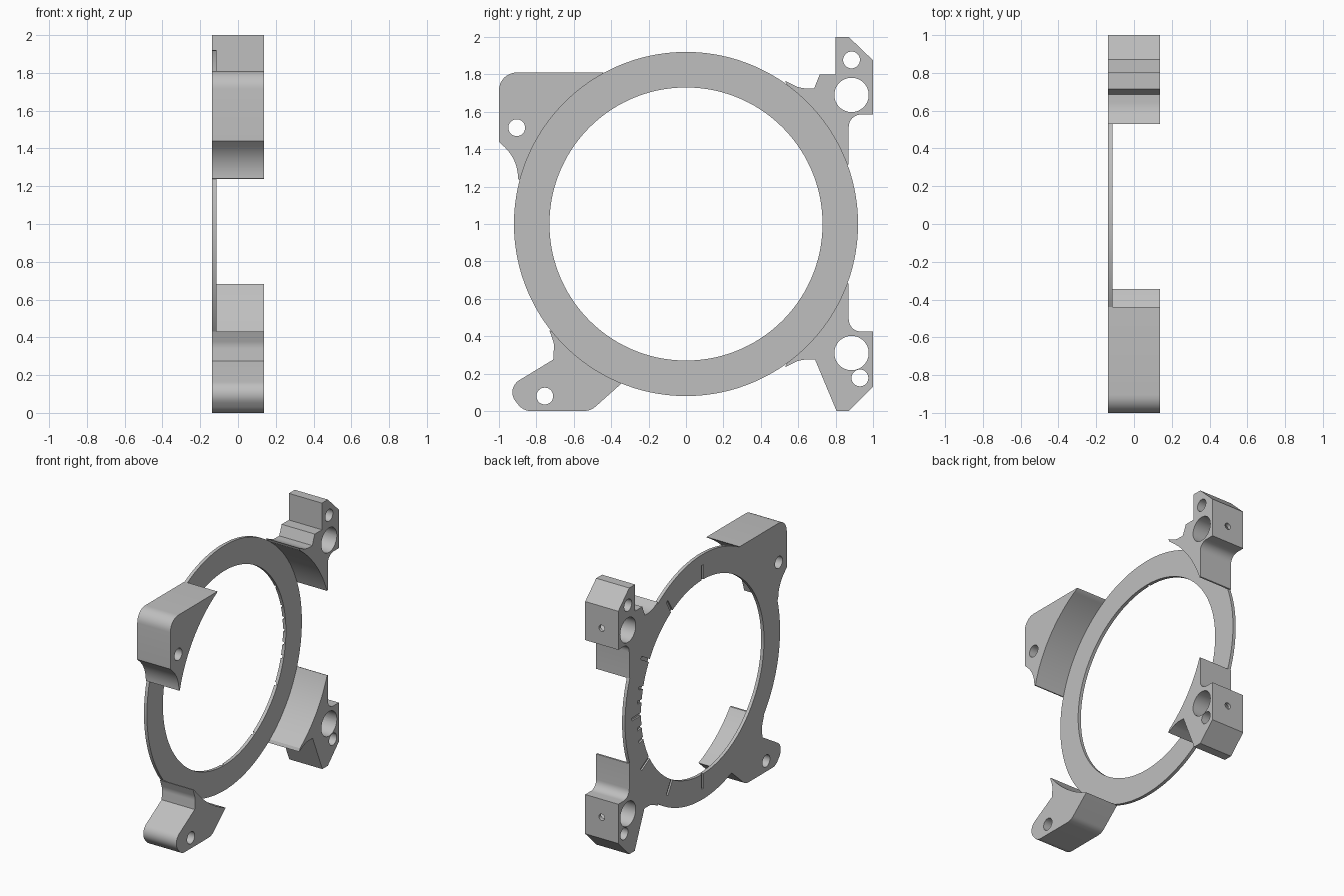
import bpy
import bmesh
import math
from mathutils import Matrix, Vector

cube = bpy.data.objects.get("Cube")
if cube:
    bpy.data.objects.remove(cube, do_unlink=True)

X_BACK, X_FRONT, X_PLATE = -0.1375, 0.1375, -0.113
R_IN, R_OUT = 0.73, 0.92

grey = bpy.data.materials.new("plain grey")
grey.use_nodes = True
grey.diffuse_color = (0.52, 0.52, 0.52, 1)
grey.node_tree.nodes["Principled BSDF"].inputs["Base Color"].default_value = (0.52, 0.52, 0.52, 1)


def arc(radius, start, end, count, cy=0, cz=0):
    """Points on an arc, angles in degrees."""
    angles = [math.radians(start + (end - start) * i / count) for i in range(count + 1)]
    return [(cy + radius * math.cos(a), cz + radius * math.sin(a)) for a in angles]


def circle(radius, cy=0, cz=0, count=32):
    return arc(radius, 0, 360, count, cy, cz)[:-1]


def rounded(corners, steps=8):
    """Open path; a third value on a corner is its fillet radius."""
    path = []
    for i, c in enumerate(corners):
        p = Vector(c[:2])
        if len(c) < 3:
            path.append(tuple(p))
            continue
        a = (Vector(corners[i - 1][:2]) - p).normalized()
        b = (Vector(corners[i + 1][:2]) - p).normalized()
        half = a.angle(b) / 2
        centre = p + (a + b).normalized() * (c[2] / math.sin(half))
        tangent = c[2] / math.tan(half)
        va, vb = p + a * tangent - centre, p + b * tangent - centre
        sweep = va.angle(vb)
        for k in range(steps + 1):
            t = k / steps
            v = (va * math.sin((1 - t) * sweep) + vb * math.sin(t * sweep)) / math.sin(sweep)
            path.append(tuple(centre + v))
    return path


def slab(name, loops, x0, x1):
    """Extrude an outline with holes along x, with the profile centre at z = 1."""
    bm = bmesh.new()
    edges = []
    for loop in loops:
        vs = [bm.verts.new((x0, y, z + 1)) for y, z in loop]
        edges += [bm.edges.new((vs[i - 1], vs[i])) for i in range(len(vs))]
    bmesh.ops.triangle_fill(bm, use_beauty=True, use_dissolve=False, edges=edges)
    new = bmesh.ops.extrude_face_region(bm, geom=bm.faces[:])["geom"]
    moved = [g for g in new if isinstance(g, bmesh.types.BMVert)]
    bmesh.ops.translate(bm, verts=moved, vec=(x1 - x0, 0, 0))
    bmesh.ops.recalc_face_normals(bm, faces=bm.faces[:])
    return add(name, bm)


def add(name, bm):
    mesh = bpy.data.meshes.new(name)
    bm.to_mesh(mesh)
    bm.free()
    mesh.materials.append(grey)
    obj = bpy.data.objects.new(name, mesh)
    bpy.context.collection.objects.link(obj)
    return obj


def cut(obj, bm):
    """Subtract a temporary cutter from an object."""
    cutter = add("cutter", bm)
    cutter.hide_render = True
    mod = obj.modifiers.new("cut", "BOOLEAN")
    mod.operation, mod.solver, mod.object = "DIFFERENCE", "EXACT", cutter
    graph = bpy.context.evaluated_depsgraph_get()
    result = bpy.data.meshes.new_from_object(obj.evaluated_get(graph))
    obj.modifiers.clear()
    obj.data = result
    bpy.data.objects.remove(cutter, do_unlink=True)


# Thin ring plate with index grooves on its back face
ring = slab("ring_plate", [circle(R_OUT, count=144), circle(R_IN, count=144)], X_BACK, X_PLATE)
grooves = bmesh.new()
for size, angles in ((0.11, (0, 30, 60, 90, -30, -60, -90)), (0.05, (7.5, 15, -7.5, -15))):
    for angle in angles:
        place = (Matrix.Translation((X_BACK, 0, 1))
                 @ Matrix.Rotation(math.radians(angle), 4, "X")
                 @ Matrix.Translation((0, R_IN + size / 2 - 0.01, 0))
                 @ Matrix.Diagonal((0.024, size + 0.02, 0.022, 1)))
        bmesh.ops.create_cube(grooves, size=1, matrix=place)
cut(ring, grooves)

R_LUG = R_OUT - 0.002
SMALL, BIG = 0.045, 0.092

# Upper front lug: rounded block with one bolt hole
upper_front = rounded([(-0.44, 0.81), (-1, 0.81, 0.095), (-1, 0.44),
                       (-0.9, 0.345, 0.23), (-0.898, 0.24)])
slab("upper_front_lug",
     [upper_front + arc(R_LUG, 165, 119, 24), circle(SMALL, -0.905, 0.515)], X_BACK, X_FRONT)

# Lower front lug: slanted foot with one bolt hole
lower_front = rounded([(-0.73, -0.57), (-0.705, -0.64, 0.1), (-0.71, -0.725),
                       (-0.965, -0.88, 0.075), (-0.87, -1, 0.085), (-0.51, -1, 0.1),
                       (-0.35, -0.857)])
slab("lower_front_lug",
     [lower_front + arc(R_LUG, 248, 218.5, 18), circle(SMALL, -0.755, -0.92)], X_BACK, X_FRONT)

# Rear lugs: chamfered blocks with a large and a small hole
upper_rear = rounded([(0.53, 0.765), (0.61, 0.725, 0.15), (0.685, 0.725), (0.715, 0.8),
                      (0.8, 0.8), (0.8, 1), (0.87, 1), (1, 0.875), (1, 0.585),
                      (0.87, 0.585, 0.065), (0.87, 0.32)])
lower_rear = rounded([(0.53, -0.765), (0.61, -0.725, 0.15), (0.69, -0.725), (0.805, -1),
                      (0.87, -1), (1, -0.87), (1, -0.575),
                      (0.87, -0.575, 0.065), (0.87, -0.32)])
for name, path, side, small_hole in (("upper_rear_lug", upper_rear, 1, (0.885, 0.877)),
                                     ("lower_rear_lug", lower_rear, -1, (0.93, -0.823))):
    lug = slab(name, [path + arc(R_LUG, side * 20.2, side * 54, 18),
                      circle(BIG, 0.885, side * 0.69), circle(SMALL, *small_hole)],
               X_BACK, X_FRONT)
    # Set screw hole from the rear face into the large hole
    drill = bmesh.new()
    bmesh.ops.create_cone(drill, cap_ends=True, segments=20, radius1=0.024, radius2=0.024, depth=0.2,
                          matrix=Matrix.Translation((0, 1, 1 + side * 0.71))
                          @ Matrix.Rotation(math.pi / 2, 4, "X"))
    cut(lug, drill)

# Smooth the curved walls and keep the edges sharp
bpy.ops.object.select_all(action="DESELECT")
for obj in bpy.context.collection.objects:
    if obj.name == "ring_plate" or obj.name.endswith("_lug"):
        obj.select_set(True)
        bpy.context.view_layer.objects.active = obj
bpy.ops.object.shade_smooth_by_angle(angle=math.radians(25))
